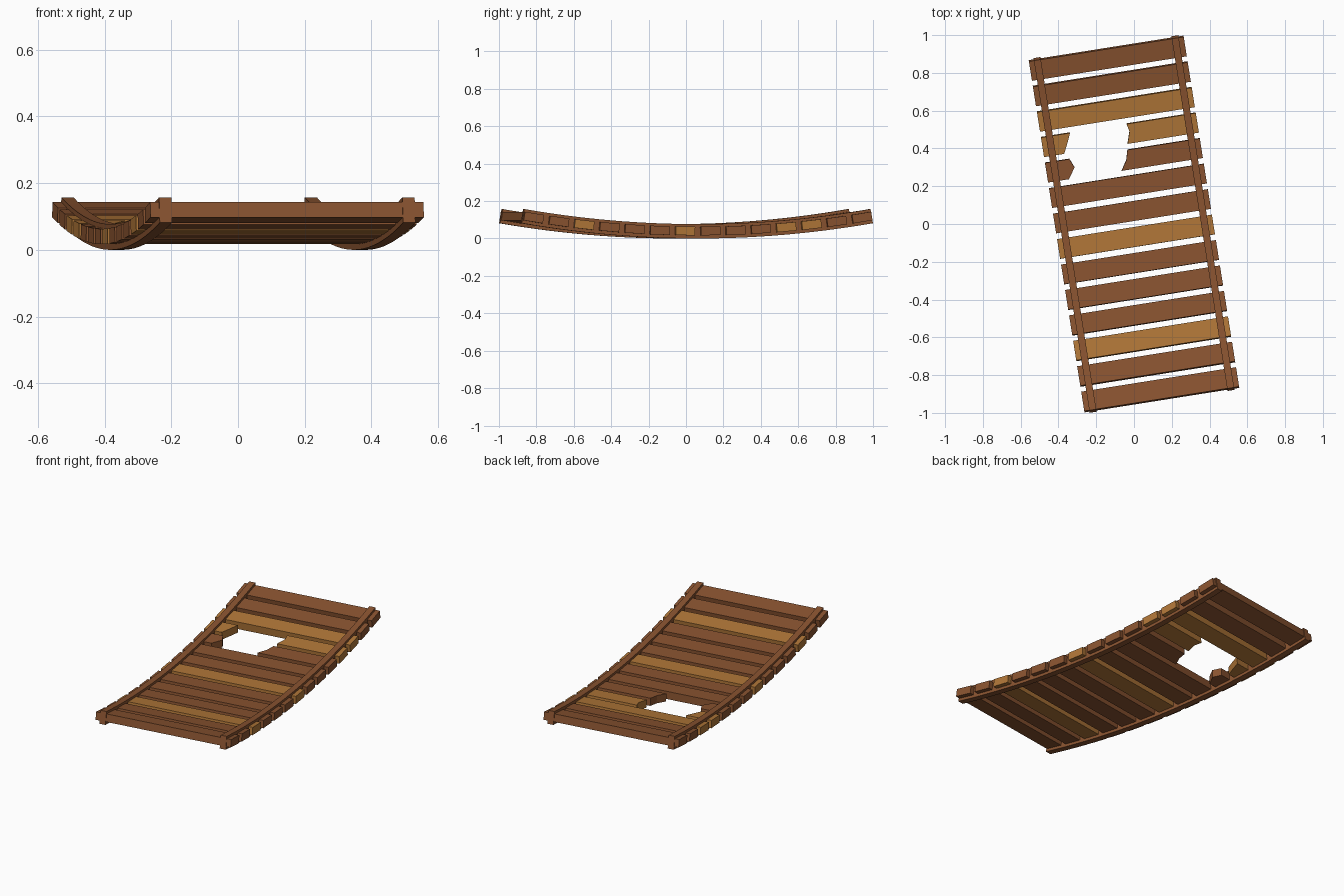
import bpy, bmesh, math
from mathutils import Matrix, Vector

if "Cube" in bpy.data.objects:
    bpy.data.objects.remove(bpy.data.objects["Cube"])

ANGLE = math.radians(9)      # the bridge lies slightly turned
PITCH, PLANK_W, HALF = 0.1367, 0.105, 0.415
END, RISE = 0.944, 0.081     # half length of the rails and sag height


def material(name, col):
    m = bpy.data.materials.new(name)
    m.diffuse_color = (*col, 1)
    m.use_nodes = True
    m.node_tree.nodes["Principled BSDF"].inputs["Base Color"].default_value = m.diffuse_color
    return m


brown = material("brown wood", (0.255, 0.088, 0.030))
gold = material("golden wood", (0.440, 0.185, 0.040))


def sag(v):
    return RISE * (v / END) ** 2


def slope(v):
    return math.atan(2 * RISE * v / END ** 2)


def finish(bm, name, mat):
    bmesh.ops.recalc_face_normals(bm, faces=bm.faces)
    bm.transform(Matrix.Rotation(ANGLE, 4, 'Z'))
    me = bpy.data.meshes.new(name)
    bm.to_mesh(me)
    bm.free()
    me.materials.append(mat)
    ob = bpy.data.objects.new(name, me)
    bpy.context.collection.objects.link(ob)


def plank(name, v, outline, mat, thick=0.046):
    """Extrude a flat outline (u, offset along bridge) and tilt it with the sag."""
    bm = bmesh.new()
    face = bm.faces.new([bm.verts.new((u, w, -thick / 2)) for u, w in outline])
    ext = bmesh.ops.extrude_face_region(bm, geom=[face])
    top = [g for g in ext["geom"] if isinstance(g, bmesh.types.BMVert)]
    bmesh.ops.translate(bm, verts=top, vec=(0, 0, thick))
    bm.transform(Matrix.Translation((0, v, 0.040 + sag(v))) @ Matrix.Rotation(slope(v), 4, 'X'))
    finish(bm, name, mat)


def rail(name, u0, u1, thick=0.077, segments=28):
    """Curved square rope-like beam following the sag."""
    bm = bmesh.new()
    rings = []
    for i in range(segments + 1):
        v = -END + 2 * END * i / segments
        n = Vector((0, -math.sin(slope(v)), math.cos(slope(v)))) * thick / 2
        c = Vector((0, v, thick / 2 + sag(v)))
        rings.append([bm.verts.new(c + s * n + Vector((u, 0, 0)))
                      for u, s in ((u0, -1), (u1, -1), (u1, 1), (u0, 1))])
    for a, b in zip(rings, rings[1:]):
        for j in range(4):
            k = (j + 1) % 4
            bm.faces.new((a[j], a[k], b[k], b[j]))
    bm.faces.new(rings[0])
    bm.faces.new(rings[-1])
    finish(bm, name, mat=brown)


# jagged break lines of the broken planks, listed from back to front
H = PLANK_W / 2
breaks = {
    4: ([(-0.259, H), (-0.282, 0.0), (-0.307, -H)],
        [(0.044, H), (0.053, 0.010), (0.033, -H)]),
    5: ([(-0.284, H), (-0.264, 0.004), (-0.304, -H)],
        [(0.027, H), (0.013, 0.0), (-0.020, -H)]),
}

# planks, numbered from the back
for k in range(1, 15):
    v = (7.5 - k) * PITCH
    mat = gold if k in (3, 4, 8, 12) else brown
    if k in breaks:
        left, right = breaks[k]
        plank(f"broken_plank_{k}_left", v, [(-HALF, H), (-HALF, -H)] + left[::-1], mat)
        plank(f"broken_plank_{k}_right", v, [(HALF, -H), (HALF, H)] + right, mat)
    else:
        plank(f"plank_{k}", v, [(-HALF, -H), (HALF, -H), (HALF, H), (-HALF, H)], mat)

# side rails
rail("left_rail", -0.388, -0.351)
rail("right_rail", 0.351, 0.388)
